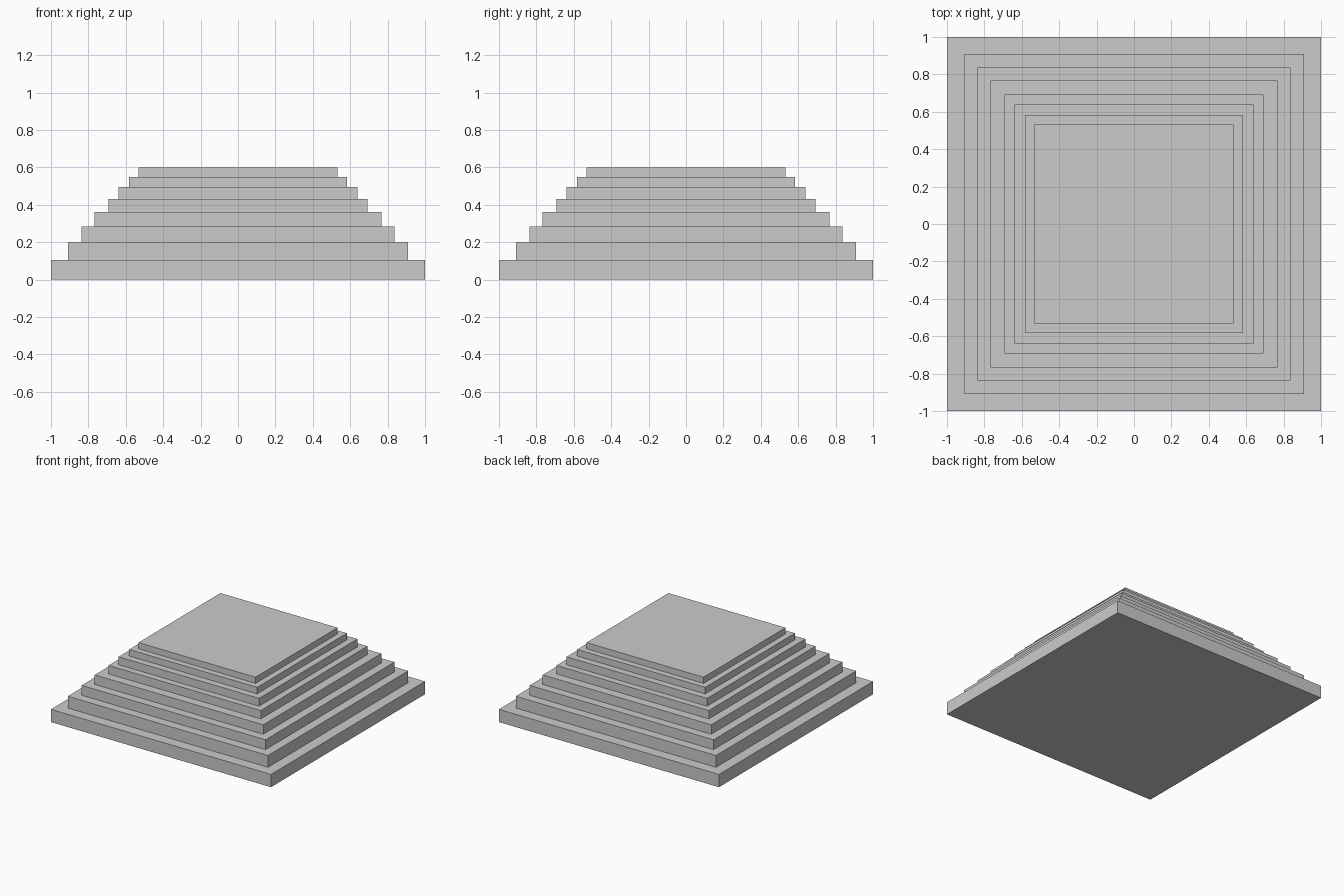
import bpy

if "Cube" in bpy.data.objects:
    bpy.data.objects.remove(bpy.data.objects["Cube"])

# Half widths and top heights of the tiers, bottom to top
half_widths = [1.0, 0.91, 0.836, 0.766, 0.692, 0.638, 0.582, 0.532]
tops = [0.105, 0.202, 0.283, 0.361, 0.43, 0.495, 0.549, 0.6]


def tier(name, half, z0, z1):
    bpy.ops.mesh.primitive_cube_add(size=1, location=(0, 0, (z0 + z1) / 2))
    ob = bpy.context.object
    ob.name = name
    ob.scale = (2 * half, 2 * half, z1 - z0)
    bpy.ops.object.transform_apply(location=False, rotation=False, scale=True)


# Stacked square slabs
bottom = 0.0
for i, (half, top) in enumerate(zip(half_widths, tops), 1):
    tier(f"tier_{i}", half, bottom, top)
    bottom = top
